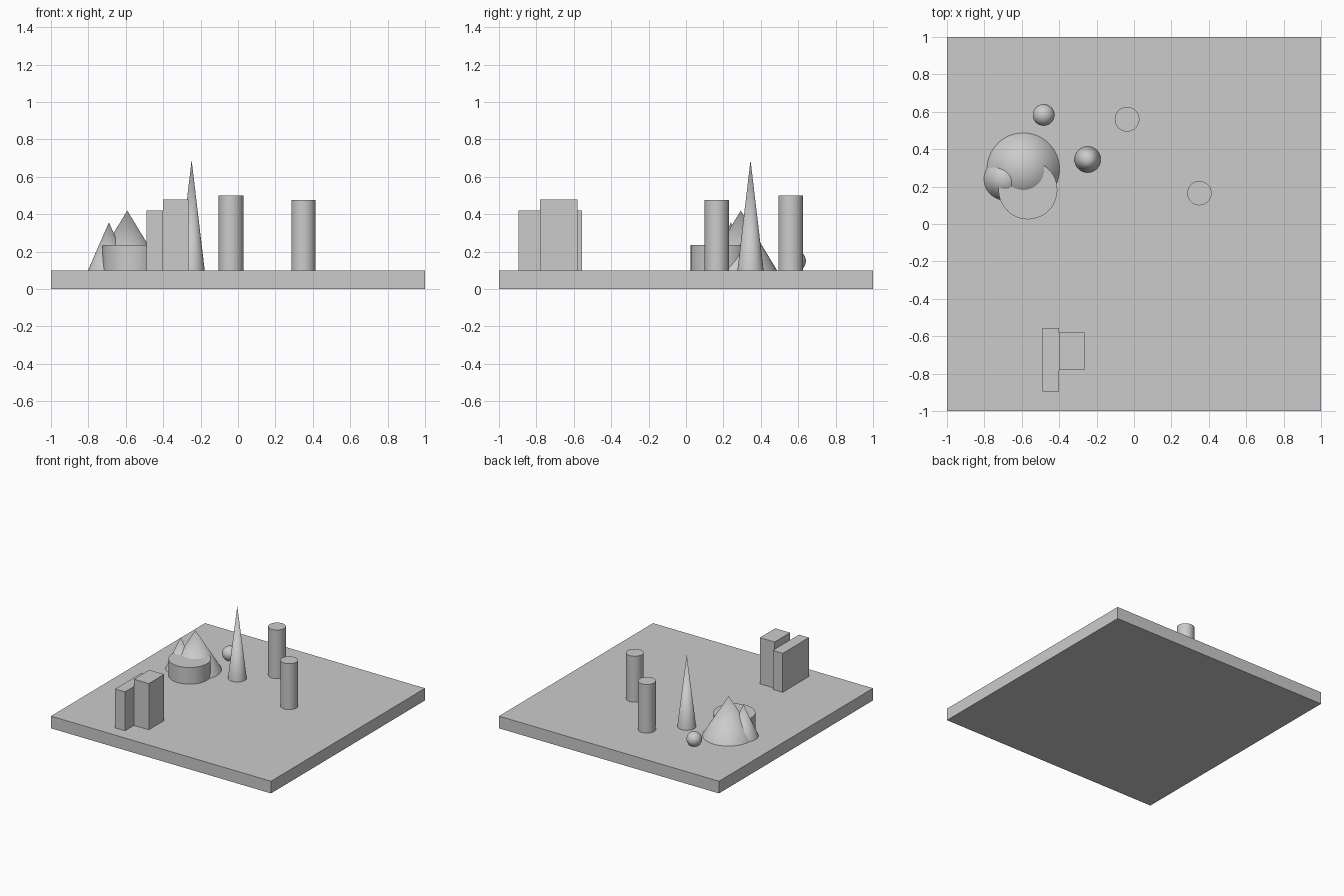
import bpy
import math

cube = bpy.data.objects.get("Cube")
if cube:
    bpy.data.objects.remove(cube, do_unlink=True)

grey = bpy.data.materials.new("plain_grey")
grey.use_nodes = True
grey.diffuse_color = (0.6, 0.6, 0.6, 1)
grey.node_tree.nodes["Principled BSDF"].inputs["Base Color"].default_value = (0.6, 0.6, 0.6, 1)

GROUND = 0.1  # top of the base plate


def finish(name, smooth=False):
    obj = bpy.context.object
    obj.name = name
    obj.data.materials.append(grey)
    if smooth:
        bpy.ops.object.shade_smooth_by_angle(angle=math.radians(40))
    return obj


def box(name, x0, x1, y0, y1, z0, z1):
    bpy.ops.mesh.primitive_cube_add(size=1, location=((x0 + x1) / 2, (y0 + y1) / 2, (z0 + z1) / 2))
    bpy.context.object.scale = (x1 - x0, y1 - y0, z1 - z0)
    bpy.ops.object.transform_apply(location=False, rotation=False, scale=True)
    finish(name)


def cylinder(name, x, y, radius, top):
    bpy.ops.mesh.primitive_cylinder_add(vertices=64, radius=radius, depth=top - GROUND,
                                        location=(x, y, (top + GROUND) / 2))
    finish(name, True)


def cone(name, x, y, radius, top):
    bpy.ops.mesh.primitive_cone_add(vertices=64, radius1=radius, radius2=0, depth=top - GROUND,
                                    location=(x, y, (top + GROUND) / 2))
    finish(name, True)


# Base plate
box("base_plate", -1, 1, -1, 1, 0, GROUND)

# Two adjoining blocks
box("long_block", -0.49, -0.4, -0.895, -0.555, GROUND, 0.42)
box("tall_block", -0.4, -0.265, -0.78, -0.58, GROUND, 0.48)

# Round columns and the low drum
cylinder("back_column", -0.037, 0.56, 0.066, 0.5)
cylinder("side_column", 0.35, 0.165, 0.065, 0.477)
cylinder("low_drum", -0.567, 0.182, 0.157, 0.237)

# Cones
cone("large_cone", -0.592, 0.293, 0.194, 0.42)
cone("small_cone", -0.69, 0.24, 0.112, 0.357)
cone("spire", -0.248, 0.345, 0.07, 0.69)

# Ball resting on the plate
bpy.ops.mesh.primitive_uv_sphere_add(segments=48, ring_count=24, radius=0.058, location=(-0.483, 0.583, 0.15))
finish("ball", True)
